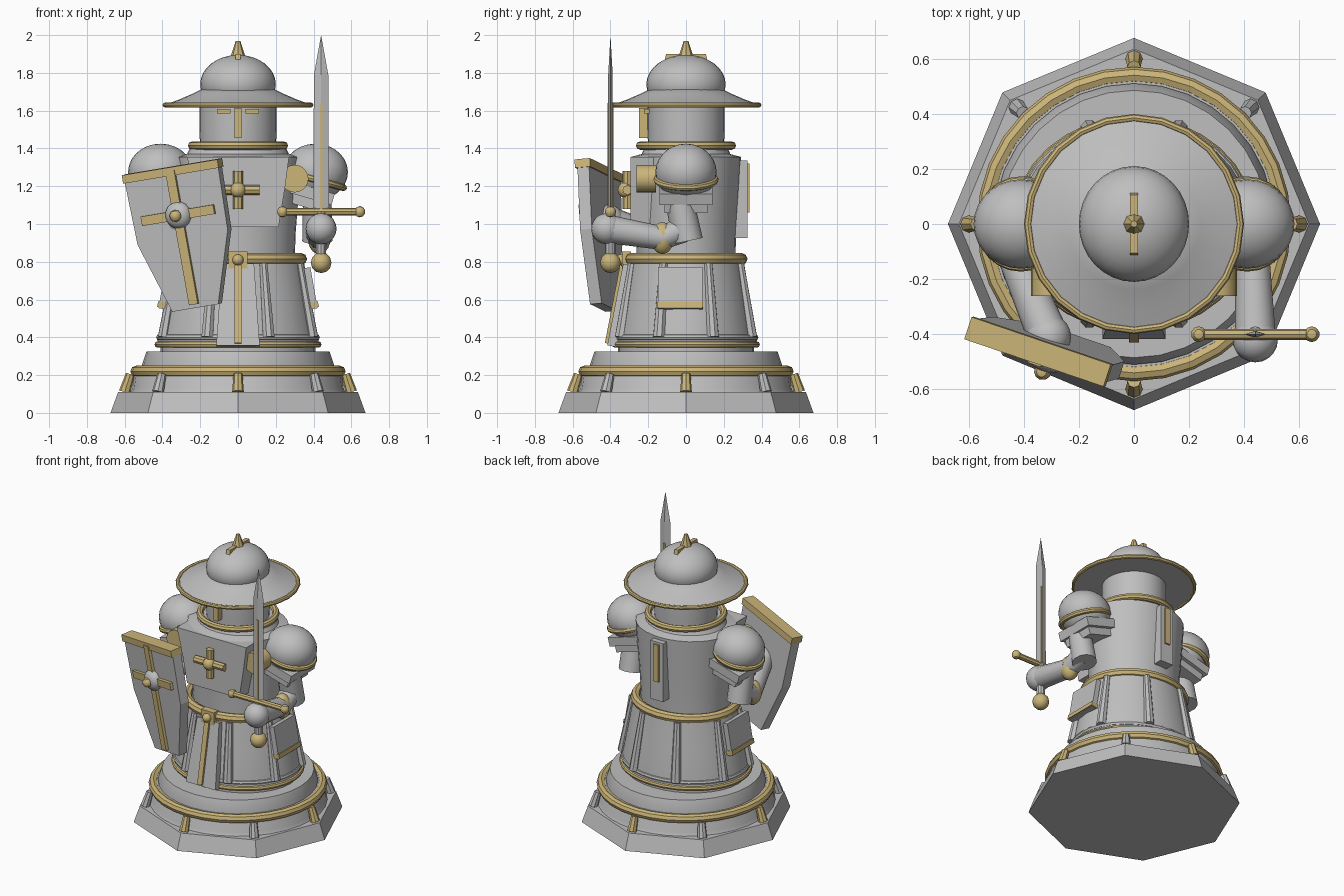
import bpy, bmesh, math
from mathutils import Vector, Matrix

if "Cube" in bpy.data.objects:
    bpy.data.objects.remove(bpy.data.objects["Cube"])

def material(name, rgb):
    m = bpy.data.materials.new(name)
    m.diffuse_color = (*rgb, 1)
    m.use_nodes = True
    m.node_tree.nodes["Principled BSDF"].inputs["Base Color"].default_value = m.diffuse_color
    return m

STEEL = material("steel grey", (0.52, 0.52, 0.52))
GOLD = material("pale gold", (0.60, 0.46, 0.19))

def finish(name, bm, mat, M=None, smooth=True):
    if M is not None:
        bm.transform(M)
    bmesh.ops.recalc_face_normals(bm, faces=bm.faces)
    me = bpy.data.meshes.new(name)
    bm.to_mesh(me)
    bm.free()
    me.materials.append(mat)
    ob = bpy.data.objects.new(name, me)
    bpy.context.collection.objects.link(ob)
    if smooth:
        bpy.ops.object.select_all(action='DESELECT')
        ob.select_set(True)
        bpy.context.view_layer.objects.active = ob
        bpy.ops.object.shade_smooth_by_angle(angle=math.radians(35))
    return ob

def lathe(name, profile, mat, n=32, sy=1.0, smooth=True):
    """Revolve (radius, z) points into a capped solid; sy squashes the depth."""
    bm = bmesh.new()
    rings = [[bm.verts.new((r * math.cos(a), r * sy * math.sin(a), z))
              for a in [2 * math.pi * i / n for i in range(n)]] for r, z in profile]
    for lo, hi in zip(rings, rings[1:]):
        for i in range(n):
            j = (i + 1) % n
            bm.faces.new((lo[i], lo[j], hi[j], hi[i]))
    bm.faces.new(rings[0])
    bm.faces.new(rings[-1])
    return finish(name, bm, mat, None, smooth)

def ring(name, R, r, z, mat=GOLD, sy=1.0, n=32, k=8, M=None):
    bm = bmesh.new()
    vs = [[bm.verts.new(((R + r * math.cos(b)) * math.cos(a),
                         (R * sy + r * math.cos(b)) * math.sin(a), z + r * math.sin(b)))
           for b in [2 * math.pi * j / k for j in range(k)]]
          for a in [2 * math.pi * i / n for i in range(n)]]
    for i in range(n):
        for j in range(k):
            p, q = vs[i], vs[(i + 1) % n]
            bm.faces.new((p[j], q[j], q[(j + 1) % k], p[(j + 1) % k]))
    return finish(name, bm, mat, M)

def box(name, size, loc, mat, M=None):
    bm = bmesh.new()
    bmesh.ops.create_cube(bm, size=1, matrix=Matrix.Translation(loc) @ Matrix.Diagonal((*size, 1)))
    return finish(name, bm, mat, M, False)

def ball(name, loc, rad, mat, M=None, seg=20):
    rad = rad if isinstance(rad, tuple) else (rad,) * 3
    bm = bmesh.new()
    bmesh.ops.create_uvsphere(bm, u_segments=seg, v_segments=seg // 2, radius=1,
                              matrix=Matrix.Translation(loc) @ Matrix.Diagonal((*rad, 1)))
    return finish(name, bm, mat, M)

def rod(name, a, b, r1, r2, mat, n=12, M=None):
    a, b = Vector(a), Vector(b)
    d = b - a
    bm = bmesh.new()
    bmesh.ops.create_cone(bm, cap_ends=True, segments=n, radius1=r1, radius2=r2, depth=d.length,
                          matrix=Matrix.Translation((a + b) / 2) @ d.to_track_quat('Z', 'Y').to_matrix().to_4x4())
    return finish(name, bm, mat, M)

def prism(name, pts, y0, y1, mat, M=None):
    """Extrude an (x, z) outline between two depths."""
    bm = bmesh.new()
    f, b = ([bm.verts.new((x, y, z)) for x, z in pts] for y in (y0, y1))
    bm.faces.new(f)
    bm.faces.new(b)
    for i in range(len(pts)):
        j = (i + 1) % len(pts)
        bm.faces.new((f[i], f[j], b[j], b[i]))
    return finish(name, bm, mat, M, False)

# Plinth: octagonal foot, two round steps, gold rings and studs
lathe("plinth_foot", [(0.675, 0), (0.635, 0.11)], STEEL, 8, smooth=False)
lathe("plinth_step", [(0.57, 0.11), (0.56, 0.13), (0.55, 0.20), (0.53, 0.24)], STEEL)
ring("plinth_ring", 0.54, 0.03, 0.22)
lathe("plinth_top", [(0.51, 0.22), (0.51, 0.25), (0.485, 0.325)], STEEL)
for i in range(8):
    a = i * math.pi / 4
    c, s = math.cos(a), math.sin(a)
    rod("plinth_stud", (0.60 * c, 0.60 * s, 0.11), (0.57 * c, 0.57 * s, 0.205), 0.031, 0.024,
        STEEL if i % 2 else GOLD, 8)

# Skirt with hem ring, ribs and belt
SY = 0.88
lathe("skirt", [(0.41, 0.32), (0.41, 0.35), (0.43, 0.35), (0.425, 0.40), (0.385, 0.60), (0.345, 0.82)], STEEL, sy=SY)
ring("hem_ring", 0.425, 0.017, 0.362, sy=SY)
ring("hem_roll", 0.415, 0.018, 0.40, STEEL, sy=SY)
ring("belt", 0.335, 0.031, 0.815, sy=SY)
for i in range(8):
    a = math.radians(22.5 + 45 * i)
    c, s = math.cos(a), math.sin(a) * SY
    rod("skirt_rib", (0.425 * c, 0.425 * s, 0.40), (0.352 * c, 0.352 * s, 0.79), 0.033, 0.022, STEEL, 8)

# Front tabard with gold strip and buckle, leaning along the skirt
lean = Matrix.Translation((0, -0.355, 0.57)) @ Matrix.Rotation(math.radians(-11), 4, 'X')
prism("tabard", [(-0.115, -0.22), (0.115, -0.22), (0.085, 0.22), (-0.085, 0.22)], -0.02, 0.04, STEEL, lean)
box("tabard_strip", (0.035, 0.02, 0.42), (0, -0.025, 0), GOLD, lean)
box("buckle", (0.10, 0.05, 0.09), (0, -0.315, 0.81), GOLD)
ball("buckle_stud", (0, -0.345, 0.81), 0.03, GOLD, seg=12)

# Torso, breastplate and back ridge
lathe("torso", [(0.30, 0.80), (0.305, 0.95), (0.325, 1.20), (0.335, 1.355), (0.27, 1.37), (0.25, 1.41)], STEEL, sy=0.87)
prism("breastplate", [(-0.19, 0.985), (0.215, 0.985), (0.25, 1.20), (0.27, 1.355), (-0.27, 1.355), (-0.23, 1.2)],
      -0.295, -0.15, STEEL)
box("back_plate", (0.10, 0.07, 0.41), (0, 0.29, 1.13), STEEL)
box("back_strip", (0.04, 0.03, 0.26), (0, 0.322, 1.19), GOLD)
rod("chest_cross_bar", (-0.115, -0.31, 1.18), (0.115, -0.31, 1.18), 0.026, 0.026, GOLD, 8)
rod("chest_cross_post", (0, -0.31, 1.08), (0, -0.31, 1.28), 0.026, 0.026, GOLD, 8)
ball("chest_cross_boss", (0, -0.32, 1.18), 0.042, GOLD, seg=12)

# Head, collar and face guard
lathe("head", [(0.20, 1.38), (0.205, 1.52), (0.205, 1.66)], STEEL)
ring("collar", 0.243, 0.022, 1.415)
box("nose_guard", (0.035, 0.05, 0.16), (0, -0.225, 1.535), GOLD)
for s in (-1, 1):
    box("brow", (0.07, 0.03, 0.025), (s * 0.075, -0.207, 1.597), GOLD)

# Wide-brimmed helmet
lathe("brim", [(0.19, 1.625), (0.385, 1.62), (0.385, 1.632), (0.31, 1.66), (0.24, 1.69), (0.18, 1.72)], STEEL, 24)
ring("brim_ring", 0.385, 0.014, 1.63, n=24)
ball("helmet_dome", (0, 0, 1.74), (0.20, 0.21, 0.155), STEEL, seg=32)
prism("crest", [(-0.13, 1.80), (0.13, 1.80), (0.105, 1.90), (-0.105, 1.90)], -0.014, 0.014, GOLD,
      Matrix.Rotation(math.pi / 2, 4, 'Z'))
rod("helmet_spike", (0, 0, 1.885), (0, 0, 1.97), 0.04, 0.012, GOLD, 8)

# Shoulders and arms, mirrored; hands differ in reach
for s, hand in ((1, Vector((0.44, -0.42, 0.975))), (-1, Vector((-0.31, -0.41, 1.02)))):
    tilt = Matrix.Translation((s * 0.41, 0, 1.235)) @ Matrix.Rotation(math.radians(16 * s), 4, 'Y')
    ball("shoulder_guard", (s * 0.41, 0, 1.275), (0.172, 0.162, 0.15), STEEL, seg=28)
    ring("shoulder_ring", 0.155, 0.018, 0, M=tilt, n=24)
    for w, z in ((0.28, -0.075), (0.23, -0.125)):
        box("shoulder_lame", (w * 0.85, w, 0.06), (0, 0, z), STEEL, tilt)
    elbow = Vector((s * 0.43, -0.125, 0.925))
    rod("upper_arm", (s * 0.42, -0.04, 1.15), (s * 0.42, 0.01, 0.91), 0.075, 0.08, STEEL)
    rod("lower_sleeve", (s * 0.42, -0.02, 0.97), elbow, 0.07, 0.06, STEEL)
    ball("elbow_cap", elbow, (0.06, 0.06, 0.085), GOLD)
    rod("forearm", elbow, hand, 0.062, 0.075, STEEL)
    ball("hand", hand, 0.082, STEEL)
    rod("chest_disc", (s * 0.30, -0.262, 1.24), (s * 0.30, -0.16, 1.24), 0.073, 0.073, GOLD, 20)
    # Hip plate with gold trim
    hip = Matrix.Translation((s * 0.385, -0.03, 0.66)) @ Matrix.Rotation(math.radians(-10 * s), 4, 'Y')
    box("hip_plate", (0.035, 0.235, 0.22), (0, 0, 0), STEEL, hip)
    box("hip_trim", (0.05, 0.24, 0.03), (0, 0, -0.09), GOLD, hip)

# Sword
S = Matrix.Translation((0.44, -0.40, 0))
def blade_section(bm, w, t, z):
    return [bm.verts.new(p) for p in ((w, 0, z), (0, t, z), (-w, 0, z), (0, -t, z))]
bm = bmesh.new()
lo, hi = blade_section(bm, 0.042, 0.012, 1.06), blade_section(bm, 0.038, 0.012, 1.79)
tip = bm.verts.new((0, 0, 2.0))
bm.faces.new(lo)
for i in range(4):
    j = (i + 1) % 4
    bm.faces.new((lo[i], lo[j], hi[j], hi[i]))
    bm.faces.new((hi[i], hi[j], tip))
finish("blade", bm, STEEL, S, False)
box("blade_inlay", (0.014, 0.03, 0.56), (0, 0, 1.36), GOLD, S)
rod("crossguard", (-0.205, 0, 1.065), (0.205, 0, 1.065), 0.02, 0.02, GOLD, 8, S)
for s in (-1, 1):
    ball("guard_knob", (s * 0.205, 0, 1.065), 0.03, GOLD, S, 10)
rod("grip", (0, 0, 0.80), (0, 0, 1.06), 0.028, 0.028, STEEL, 10, S)
ball("pommel", (0, 0, 0.795), 0.055, GOLD, S, 12)

# Shield: turned, leaning and rolled
H = (Matrix.Translation((-0.305, -0.455, 1.05)) @ Matrix.Rotation(math.radians(-18), 4, 'Z')
     @ Matrix.Rotation(math.radians(5), 4, 'X') @ Matrix.Rotation(math.radians(-9), 4, 'Y'))
half = [(0.265, 0.24), (0.255, -0.12), (0.13, -0.50)]
prism("shield", half + [(-x, z) for x, z in reversed(half)], -0.03, 0.035, STEEL, H)
box("shield_top_trim", (0.54, 0.085, 0.045), (0, 0, 0.235), GOLD, H)
box("shield_post", (0.05, 0.03, 0.72), (0, -0.035, -0.12), GOLD, H)
box("shield_bar", (0.41, 0.03, 0.05), (0, -0.035, 0), GOLD, H)
ball("shield_boss", (0, -0.035, 0), (0.072, 0.05, 0.072), STEEL, H, 16)
ball("shield_stud", (0, -0.085, 0), 0.032, GOLD, H, 10)
